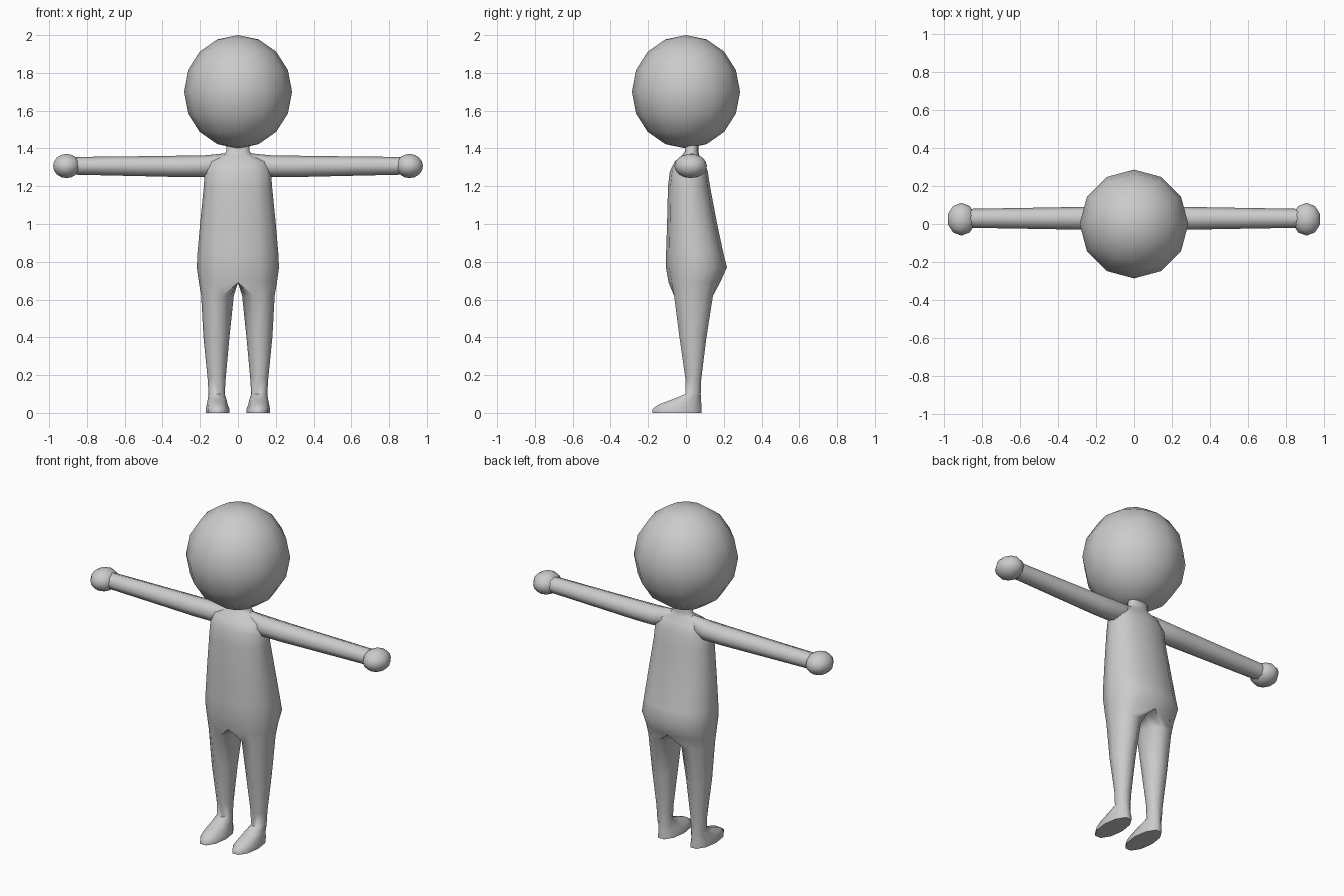
import bpy, bmesh, math

if "Cube" in bpy.data.objects:
    bpy.data.objects.remove(bpy.data.objects["Cube"])

grey = bpy.data.materials.new("plain grey")
grey.diffuse_color = (0.6, 0.6, 0.6, 1)
grey.use_nodes = True
grey.node_tree.nodes["Principled BSDF"].inputs["Base Color"].default_value = grey.diffuse_color


def finish(name, bm, angle=60):
    bmesh.ops.recalc_face_normals(bm, faces=bm.faces)
    me = bpy.data.meshes.new(name)
    bm.to_mesh(me)
    bm.free()
    me.materials.append(grey)
    ob = bpy.data.objects.new(name, me)
    bpy.context.collection.objects.link(ob)
    bpy.ops.object.select_all(action='DESELECT')
    ob.select_set(True)
    bpy.context.view_layer.objects.active = ob
    bpy.ops.object.shade_smooth_by_angle(angle=math.radians(angle))
    return ob


def loft(bm, rings):
    loops = [[bm.verts.new(p) for p in r] for r in rings]
    n = len(loops[0])
    for a, b in zip(loops, loops[1:]):
        for i in range(n):
            j = (i + 1) % n
            bm.faces.new((a[i], a[j], b[j], b[i]))
    bm.faces.new(loops[0])
    bm.faces.new(loops[-1])


def mirror(ob):
    m = ob.modifiers.new("mirror", 'MIRROR')
    m.use_clip = True
    m.merge_threshold = 0.0005


def power(v, e):
    return math.copysign(abs(v) ** e, v)


def leg_ring(z, x0, x1, y0, y1):
    # closed ellipse, starting at the front inner corner
    pts = []
    for k in range(10):
        a = math.radians(-108 + 36 * k)
        pts.append(((x0 + x1) / 2 + (x1 - x0) / 2 * math.cos(a),
                    (y0 + y1) / 2 + (y1 - y0) / 2 * math.sin(a), z))
    return pts


def torso_ring(z, w, y0, y1):
    # half ellipse closed by a straight run on the mirror plane
    pts = []
    for k in range(7):
        a = math.radians(-90 + 30 * k)
        x = 0 if k in (0, 6) else w * power(math.cos(a), 0.85)
        pts.append((x, (y0 + y1) / 2 + (y1 - y0) / 2 * power(math.sin(a), 0.85), z))
    for t in (0.75, 0.5, 0.25):
        pts.append((0, y0 + (y1 - y0) * t, z))
    return pts


# body: feet, legs, torso and neck as one mirrored loft
legs = [(0.0, 0.045, 0.17, -0.185, 0.09), (0.02, 0.045, 0.17, -0.185, 0.09),
        (0.045, 0.055, 0.165, -0.15, 0.087), (0.07, 0.06, 0.16, -0.08, 0.084),
        (0.1, 0.07, 0.155, -0.005, 0.08), (0.18, 0.065, 0.16, -0.005, 0.083),
        (0.4, 0.045, 0.182, -0.038, 0.112), (0.62, 0.022, 0.194, -0.068, 0.148)]
torso = [(0.69, 0.206, -0.092, 0.18), (0.77, 0.217, -0.106, 0.217),
         (0.85, 0.213, -0.105, 0.197), (1.0, 0.2, -0.1, 0.165),
         (1.2, 0.18, -0.095, 0.127), (1.28, 0.175, -0.085, 0.115),
         (1.33, 0.155, -0.06, 0.095), (1.365, 0.075, -0.02, 0.07),
         (1.385, 0.062, -0.005, 0.065), (1.46, 0.062, -0.005, 0.065)]
bm = bmesh.new()
loft(bm, [leg_ring(*r) for r in legs] + [torso_ring(*r) for r in torso])
inner = [f for f in bm.faces if all(abs(v.co.x) < 1e-5 for v in f.verts)]
bmesh.ops.delete(bm, geom=inner, context='FACES')
mirror(finish("body", bm))

# arms: tapered tubes running out from the shoulders
arm = [(0.06, 0.04, 0.05, 1.325), (0.17, 0.062, 0.057, 1.307),
       (0.28, 0.06, 0.057, 1.305), (0.5, 0.056, 0.053, 1.306),
       (0.86, 0.05, 0.047, 1.308)]
bm = bmesh.new()
loft(bm, [[(x, 0.03 + ry * math.cos(k * math.pi / 4), zc + rz * math.sin(k * math.pi / 4))
           for k in range(8)] for x, ry, rz, zc in arm])
mirror(finish("arms", bm))


def ball(name, segs, rings, centre, size, angle=60):
    bm = bmesh.new()
    bmesh.ops.create_uvsphere(bm, u_segments=segs, v_segments=rings, radius=1)
    for v in bm.verts:
        v.co = [c + s * q for c, s, q in zip(centre, size, v.co)]
    return finish(name, bm, angle)


# hands and head
mirror(ball("hands", 10, 8, (0.908, 0.025, 1.307), (0.075, 0.086, 0.064)))
ball("head", 12, 8, (0, 0, 1.7), (0.286, 0.286, 0.3))
